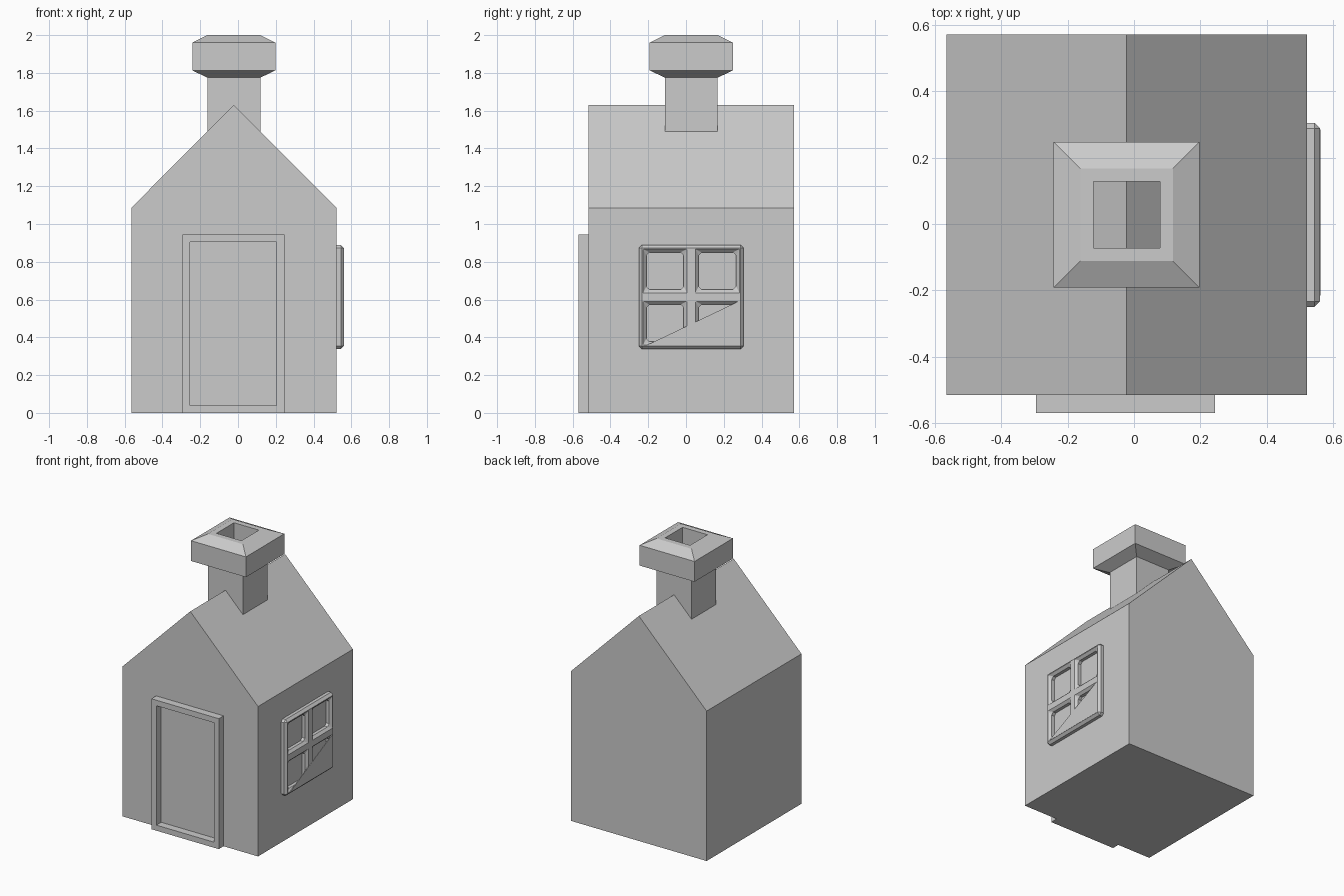
import bpy, bmesh

if "Cube" in bpy.data.objects:
    bpy.data.objects.remove(bpy.data.objects["Cube"], do_unlink=True)

grey = bpy.data.materials.new("plain grey")
grey.use_nodes = True
colour = (0.6, 0.6, 0.6, 1)
grey.diffuse_color = colour
grey.node_tree.nodes["Principled BSDF"].inputs["Base Color"].default_value = colour

CX, CY = -0.022, 0.028      # house centre
HALF = 0.543                # half width of the walls
FRONT, SIDE = CY - HALF, CX + HALF


def finish(name, bm):
    bmesh.ops.recalc_face_normals(bm, faces=bm.faces)
    mesh = bpy.data.meshes.new(name)
    bm.to_mesh(mesh)
    bm.free()
    mesh.materials.append(grey)
    obj = bpy.data.objects.new(name, mesh)
    bpy.context.collection.objects.link(obj)
    return obj


def prism(name, points, offset):
    """Extrude a flat outline along an offset."""
    bm = bmesh.new()
    face = bm.faces.new([bm.verts.new(p) for p in points])
    out = bmesh.ops.extrude_face_region(bm, geom=[face], use_keep_orig=True)
    moved = [v for v in out["geom"] if isinstance(v, bmesh.types.BMVert)]
    bmesh.ops.translate(bm, verts=moved, vec=offset)
    return finish(name, bm)


def lattice(name, us, vs, place, offset):
    """Slab on a grid of lines with every odd-odd cell left open."""
    bm = bmesh.new()
    grid = [[bm.verts.new(place(u, v)) for v in vs] for u in us]
    for i in range(len(us) - 1):
        for j in range(len(vs) - 1):
            if not (i % 2 and j % 2):
                bm.faces.new((grid[i][j], grid[i + 1][j],
                              grid[i + 1][j + 1], grid[i][j + 1]))
    out = bmesh.ops.extrude_face_region(bm, geom=bm.faces[:], use_keep_orig=True)
    moved = [v for v in out["geom"] if isinstance(v, bmesh.types.BMVert)]
    bmesh.ops.translate(bm, verts=moved, vec=offset)
    bmesh.ops.dissolve_limit(bm, angle_limit=0.01, verts=bm.verts, edges=bm.edges)
    return finish(name, bm)


def square_tube(name, profile):
    """Sweep a closed (half width, height) profile round the chimney square."""
    bm = bmesh.new()
    rings = [[bm.verts.new((CX + sx * r, CY + sy * r, z))
              for sx, sy in ((-1, -1), (1, -1), (1, 1), (-1, 1))]
             for r, z in profile]
    for a, b in zip(rings, rings[1:] + rings[:1]):
        for k in range(4):
            n = (k + 1) % 4
            bm.faces.new((a[k], a[n], b[n], b[k]))
    return finish(name, bm)


# House walls with gable roof
gable = [(-HALF, 0), (HALF, 0), (HALF, 1.086), (0, 1.63), (-HALF, 1.086)]
prism("house", [(CX + x, FRONT, z) for x, z in gable], (0, 2 * HALF, 0))

# Hollow chimney with a chamfered cap
square_tube("chimney", [(0.14, 1.4), (0.14, 1.775), (0.22, 1.813), (0.22, 1.96),
                        (0.14, 2.0), (0.1, 2.0), (0.1, 1.4)])

# Door frame
lattice("door_frame", (-0.295, -0.255, 0.205, 0.245), (0, 0.04, 0.905, 0.945),
        lambda x, z: (x, FRONT, z), (0, -0.055, 0))

# Window frame with four chamfered panes, sunk a little into the wall
frame = lattice("window_frame", (-0.25, -0.21, -0.012, 0.067, 0.265, 0.305),
                (0.337, 0.377, 0.574, 0.653, 0.85, 0.89),
                lambda y, z: (SIDE - 0.04, y, z), (0.08, 0, 0))
bevel = frame.modifiers.new("chamfer", "BEVEL")
bevel.width = 0.017
bevel.segments = 1
bevel.limit_method = "ANGLE"

# Flat triangular sheet across the lower panes
prism("window_sheet", [(SIDE + 0.036, -0.215, 0.355), (SIDE + 0.036, 0.285, 0.355),
                       (SIDE + 0.036, 0.285, 0.594)], (0.005, 0, 0))
